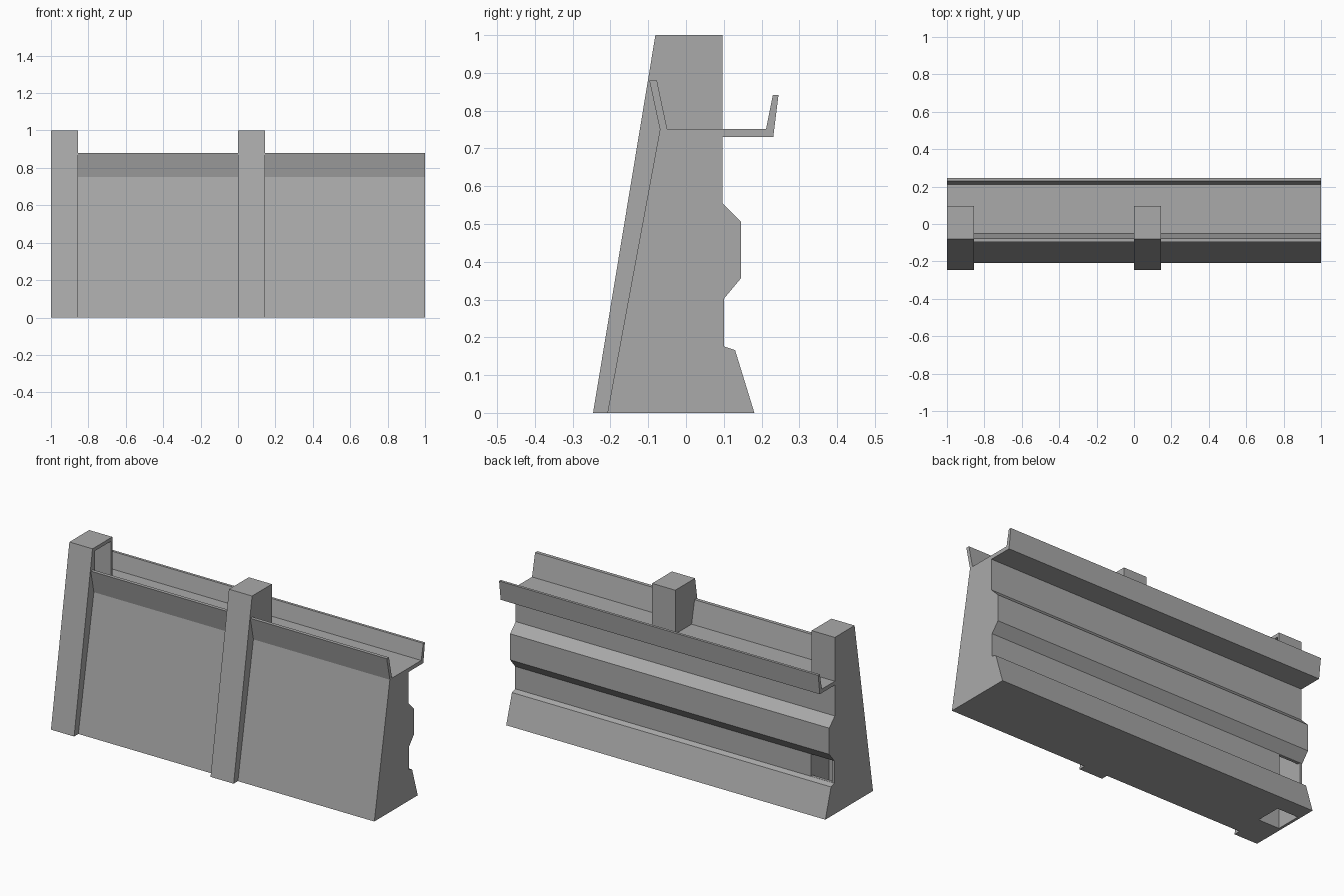
import bpy
import bmesh

default = bpy.data.objects.get("Cube")
if default:
    bpy.data.objects.remove(default, do_unlink=True)

concrete = bpy.data.materials.new("concrete grey")
concrete.use_nodes = True
GREY = (0.4, 0.4, 0.4, 1)
concrete.diffuse_color = GREY
concrete.node_tree.nodes["Principled BSDF"].inputs["Base Color"].default_value = GREY


def extrude(name, profile, x0, x1):
    """Extrude a (y, z) profile along x."""
    bm = bmesh.new()
    cap = bm.faces.new([bm.verts.new((x0, y, z)) for y, z in profile])
    new = bmesh.ops.extrude_face_region(bm, geom=[cap])["geom"]
    verts = [v for v in new if isinstance(v, bmesh.types.BMVert)]
    bmesh.ops.translate(bm, verts=verts, vec=(x1 - x0, 0, 0))
    bmesh.ops.recalc_face_normals(bm, faces=bm.faces)
    mesh = bpy.data.meshes.new(name)
    bm.to_mesh(mesh)
    bm.free()
    mesh.materials.append(concrete)
    obj = bpy.data.objects.new(name, mesh)
    bpy.context.collection.objects.link(obj)
    return obj


def box(name, x0, x1, y0, y1, z0, z1):
    return extrude(name, [(y0, z0), (y1, z0), (y1, z1), (y0, z1)], x0, x1)


def cut(obj, cutter):
    mod = obj.modifiers.new("cut", "BOOLEAN")
    mod.operation = "DIFFERENCE"
    mod.solver = "EXACT"
    mod.object = cutter
    bpy.context.view_layer.objects.active = obj
    bpy.ops.object.modifier_apply(modifier=mod.name)


END, WIDTH = -1.0, 0.145

# Wall: battered front, trough along the top, ridge and plinth at the back
wall_profile = [
    (-0.208, 0), (-0.069, 0.75), (-0.097, 0.88), (-0.077, 0.88),
    (-0.05, 0.752), (0.212, 0.752), (0.23, 0.842), (0.245, 0.842),
    (0.231, 0.73), (0.096, 0.73), (0.096, 0.555), (0.146, 0.505),
    (0.146, 0.357), (0.101, 0.303), (0.101, 0.176), (0.13, 0.166),
    (0.181, 0),
]
wall = extrude("wall", wall_profile, END, 1.0)

# Tapered pillars at the end and the middle
pillar_profile = [(-0.246, 0), (-0.081, 1), (0.096, 1), (0.096, 0.75),
                  (0.0, 0.75), (0.0, 0)]
end_pillar = extrude("end_pillar", pillar_profile, END, END + WIDTH)
extrude("middle_pillar", pillar_profile, 0, WIDTH)

# Hollow shaft inside the end pillar, open below and above the trough
shaft = box("shaft_cutter", END + 0.015, END + WIDTH + 0.0005,
            -0.06, 0.085, -0.1, 0.98)
# Opening from the back into the shaft, between ridge and plinth
opening = box("opening_cutter", END + 0.015, END + WIDTH,
              0.05, 0.2, 0.177, 0.302)

cut(wall, shaft)
cut(wall, opening)
cut(end_pillar, shaft)
for helper in (shaft, opening):
    bpy.data.objects.remove(helper, do_unlink=True)
